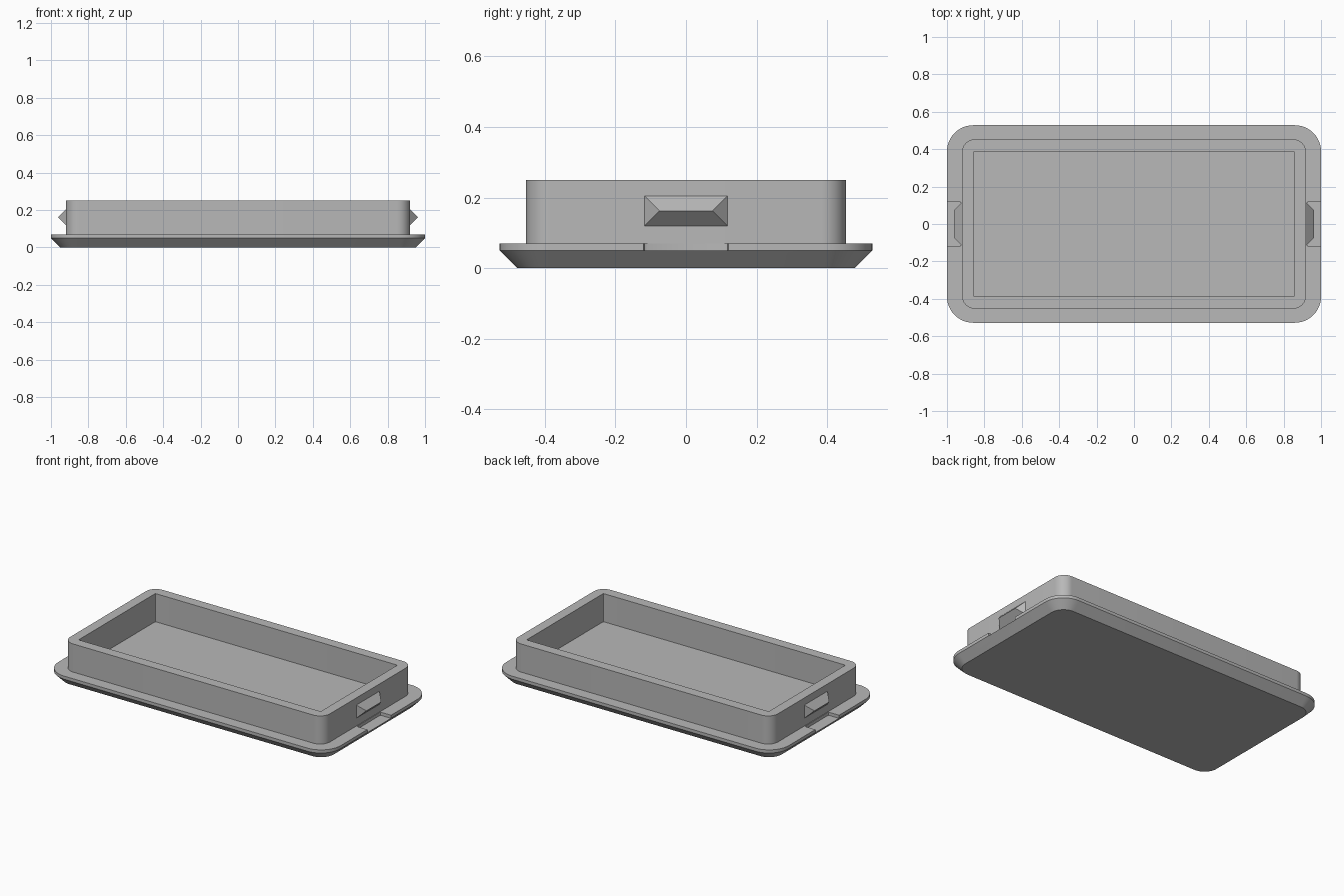
import bpy, bmesh, math

if "Cube" in bpy.data.objects:
    bpy.data.objects.remove(bpy.data.objects["Cube"])

grey = bpy.data.materials.new("plain grey")
grey.diffuse_color = (0.48, 0.48, 0.48, 1)
grey.use_nodes = True
grey.node_tree.nodes["Principled BSDF"].inputs["Base Color"].default_value = grey.diffuse_color


def ring(hx, hy, r, z, seg=12):
    """Rounded rectangle as a loop of points."""
    pts = []
    for i, (sx, sy) in enumerate([(1, 1), (-1, 1), (-1, -1), (1, -1)]):
        for k in range(seg + 1):
            a = math.pi / 2 * (i + k / seg)
            pts.append((sx * (hx - r) + r * math.cos(a), sy * (hy - r) + r * math.sin(a), z))
    return pts


def loft(name, rings, caps=True):
    """Skin a stack of equal-length loops."""
    bm = bmesh.new()
    loops = [[bm.verts.new(p) for p in pts] for pts in rings]
    for a, b in zip(loops, loops[1:]):
        for i in range(len(a)):
            j = (i + 1) % len(a)
            bm.faces.new((a[i], a[j], b[j], b[i]))
    if caps:
        bm.faces.new(loops[0][::-1])
        bm.faces.new(loops[-1])
    bmesh.ops.recalc_face_normals(bm, faces=bm.faces)
    me = bpy.data.meshes.new(name)
    bm.to_mesh(me)
    bm.free()
    me.materials.append(grey)
    ob = bpy.data.objects.new(name, me)
    bpy.context.collection.objects.link(ob)
    return ob


def activate(ob):
    bpy.ops.object.select_all(action='DESELECT')
    ob.select_set(True)
    bpy.context.view_layer.objects.active = ob


# Base plate with a chamfered underside
plate = loft("base_plate", [ring(0.95, 0.478, 0.09, 0), ring(1, 0.528, 0.14, 0.05),
                            ring(1, 0.528, 0.14, 0.07)])

# Raised wall, open in the middle down to the plate
wall = loft("raised_wall", [ring(0.92, 0.453, 0.07, 0.07), ring(0.92, 0.453, 0.07, 0.25),
                            ring(0.857, 0.388, 0.004, 0.25), ring(0.857, 0.388, 0.004, 0.07)], caps=False)

for side, s in (("right", 1), ("left", -1)):
    # Pry notch in the plate rim
    outline = [(1.1, -0.12), (1.1, 0.12), (0.936, 0.12), (0.928, 0.117), (0.924, 0.109),
               (0.924, -0.109), (0.928, -0.117), (0.936, -0.12)]
    cutter = loft("notch_cutter", [[(s * x, y, z) for x, y in outline] for z in (0.05, 0.1)])
    activate(plate)
    mod = plate.modifiers.new("notch", 'BOOLEAN')
    mod.operation = 'DIFFERENCE'
    mod.solver = 'EXACT'
    mod.object = cutter
    bpy.ops.object.modifier_apply(modifier=mod.name)
    bpy.data.objects.remove(cutter)

    # Hipped snap latch on the end wall
    bm = bmesh.new()
    base = [bm.verts.new((s * 0.92, y, z)) for y, z in
            ((-0.117, 0.12), (0.117, 0.12), (0.117, 0.204), (-0.117, 0.204))]
    a, b = [bm.verts.new((s * 0.962, y, 0.162)) for y in (-0.075, 0.075)]
    for f in ((base[0], base[1], b, a), (base[2], base[3], a, b), (base[1], base[2], b),
              (base[3], base[0], a), base[::-1]):
        bm.faces.new(f)
    bmesh.ops.recalc_face_normals(bm, faces=bm.faces)
    me = bpy.data.meshes.new(side + "_latch")
    bm.to_mesh(me)
    bm.free()
    me.materials.append(grey)
    bpy.context.collection.objects.link(bpy.data.objects.new(side + "_latch", me))

# Smooth the rounded corners, keep the edges crisp
for ob in (plate, wall):
    activate(ob)
    bpy.ops.object.shade_smooth_by_angle(angle=math.radians(30))
